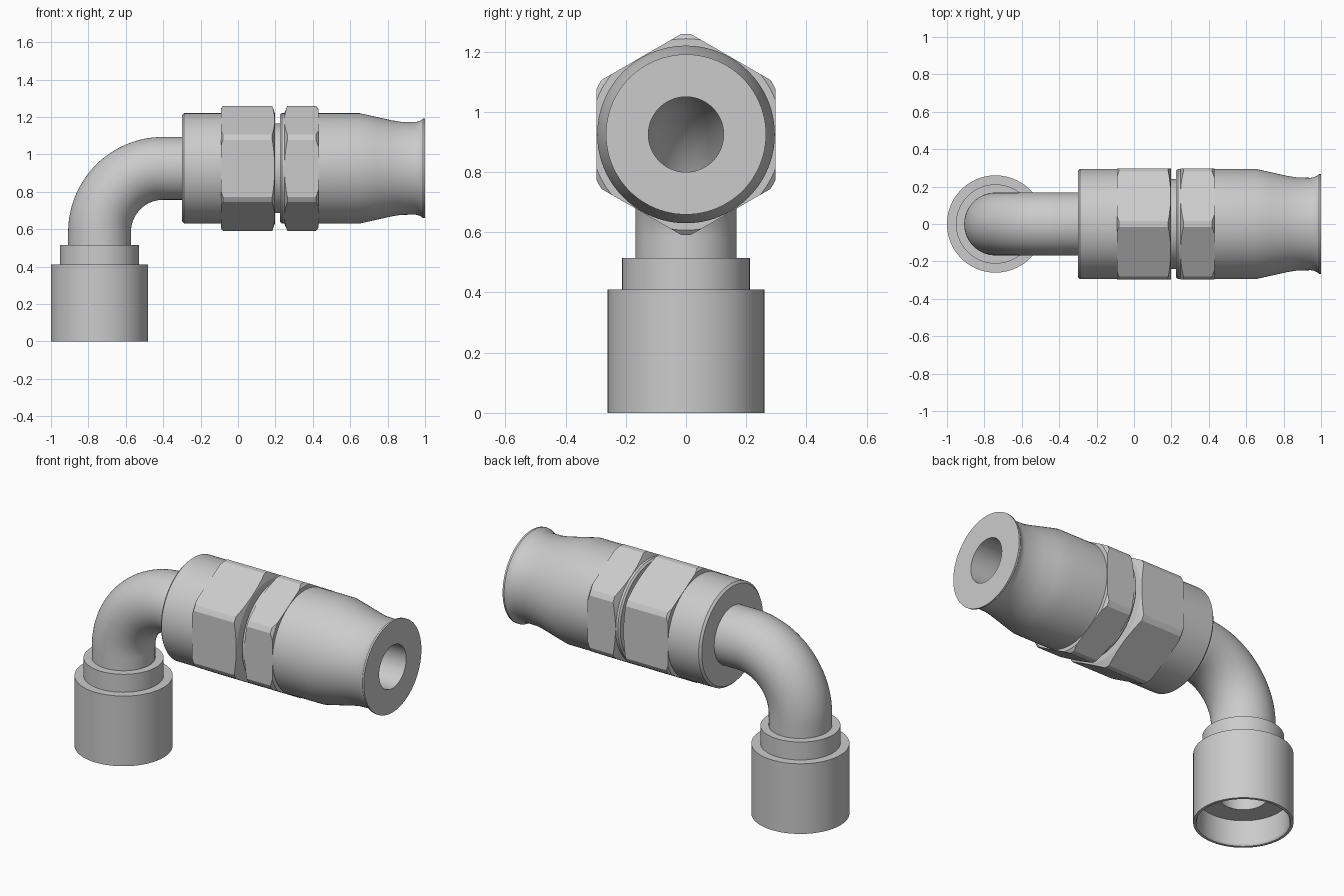
import bpy, bmesh, math
from mathutils import Vector

if "Cube" in bpy.data.objects:
    bpy.data.objects.remove(bpy.data.objects["Cube"])

AXIS_Z = 0.925      # height of the horizontal run
ELBOW_X = -0.74     # centre of the vertical leg
BORE, TUBE = 0.125, 0.168


def finish(obj, angle):
    bpy.ops.object.select_all(action='DESELECT')
    obj.select_set(True)
    bpy.context.view_layer.objects.active = obj
    bpy.ops.object.shade_smooth_by_angle(angle=math.radians(angle))


def rings_to_object(name, rings, angle=20):
    """Closed loop of rings bridged with quads (a solid with a hole)."""
    bm = bmesh.new()
    loops = [[bm.verts.new(p) for p in ring] for ring in rings]
    n = len(loops[0])
    for k, a in enumerate(loops):
        b = loops[(k + 1) % len(loops)]
        for i in range(n):
            j = (i + 1) % n
            bm.faces.new((a[i], a[j], b[j], b[i]))
    bmesh.ops.recalc_face_normals(bm, faces=bm.faces)
    mesh = bpy.data.meshes.new(name)
    bm.to_mesh(mesh)
    bm.free()
    obj = bpy.data.objects.new(name, mesh)
    bpy.context.collection.objects.link(obj)
    finish(obj, angle)
    return obj


def circle(centre, u, v, r, n):
    return [centre + r * (math.cos(2 * math.pi * i / n) * u +
                          math.sin(2 * math.pi * i / n) * v) for i in range(n)]


X, Y, Z = Vector((1, 0, 0)), Vector((0, 1, 0)), Vector((0, 0, 1))


def turn_x(name, profile, n=96, angle=20):
    """Revolve (x, radius) points about the horizontal axis."""
    return rings_to_object(name, [circle(Vector((x, 0, AXIS_Z)), Z, Y, r, n)
                                  for x, r in profile], angle)


def turn_z(name, profile, n=96):
    """Revolve (radius, z) points about the vertical leg."""
    return rings_to_object(name, [circle(Vector((ELBOW_X, 0, z)), X, Y, r, n)
                                  for r, z in profile])


def hex_nut(name, profile):
    """Turned blank with chamfers, cut to six flats."""
    nut = turn_x(name, profile)
    cutter = turn_x(name + "_cutter", [(-0.5, 0.1), (-0.5, 0.343), (0.8, 0.343), (0.8, 0.1)], 6)
    cutter.hide_render = True
    mod = nut.modifiers.new("flats", 'BOOLEAN')
    mod.operation, mod.object, mod.solver = 'INTERSECT', cutter, 'EXACT'
    bpy.context.view_layer.objects.active = nut
    bpy.ops.object.modifier_apply(modifier=mod.name)
    bpy.data.objects.remove(cutter)
    finish(nut, 15)


# Swivel collar at the foot, open underneath
turn_z("swivel_collar", [(BORE, 0.15), (0.24, 0.15), (0.24, 0.01), (0.245, 0), (0.26, 0),
                         (0.26, 0.41), (0.212, 0.41), (0.212, 0.515), (BORE, 0.515)])

# Hollow elbow tube: vertical leg, quarter bend, short horizontal run
bend_r = 0.34
bx, bz = ELBOW_X + bend_r, AXIS_Z - bend_r
stations = [(Vector((ELBOW_X, 0, 0.5)), X)]
for i in range(33):
    a = math.pi / 2 * i / 32
    out = Vector((-math.cos(a), 0, math.sin(a)))
    stations.append((Vector((bx, 0, bz)) + bend_r * out, -out))
stations.append((Vector((-0.295, 0, AXIS_Z)), -Z))
outer = [circle(c, u, Y, TUBE, 64) for c, u in stations]
inner = [circle(c, u, Y, BORE, 64) for c, u in reversed(stations)]
rings_to_object("elbow_tube", outer + inner)

# Sleeve, neck groove and tapered hose socket
turn_x("hose_socket", [(-0.30, BORE), (-0.30, 0.283), (-0.288, 0.295), (-0.085, 0.295),
                       (-0.08, 0.28), (0.19, 0.28), (0.19, 0.24), (0.225, 0.24),
                       (0.225, 0.286), (0.234, 0.295), (0.65, 0.295), (0.74, 0.275),
                       (0.82, 0.257), (0.87, 0.249), (0.945, 0.247), (0.962, 0.25),
                       (0.978, 0.257), (0.99, 0.266), (1.0, 0.266), (1.0, BORE)])

# Two hexagonal nuts
hex_nut("large_hex", [(-0.09, 0.2), (-0.09, 0.322), (-0.08, 0.334), (0.183, 0.334),
                      (0.198, 0.292), (0.198, 0.2)])
hex_nut("small_hex", [(0.248, 0.2), (0.248, 0.296), (0.264, 0.334), (0.417, 0.334),
                      (0.43, 0.318), (0.43, 0.2)])
